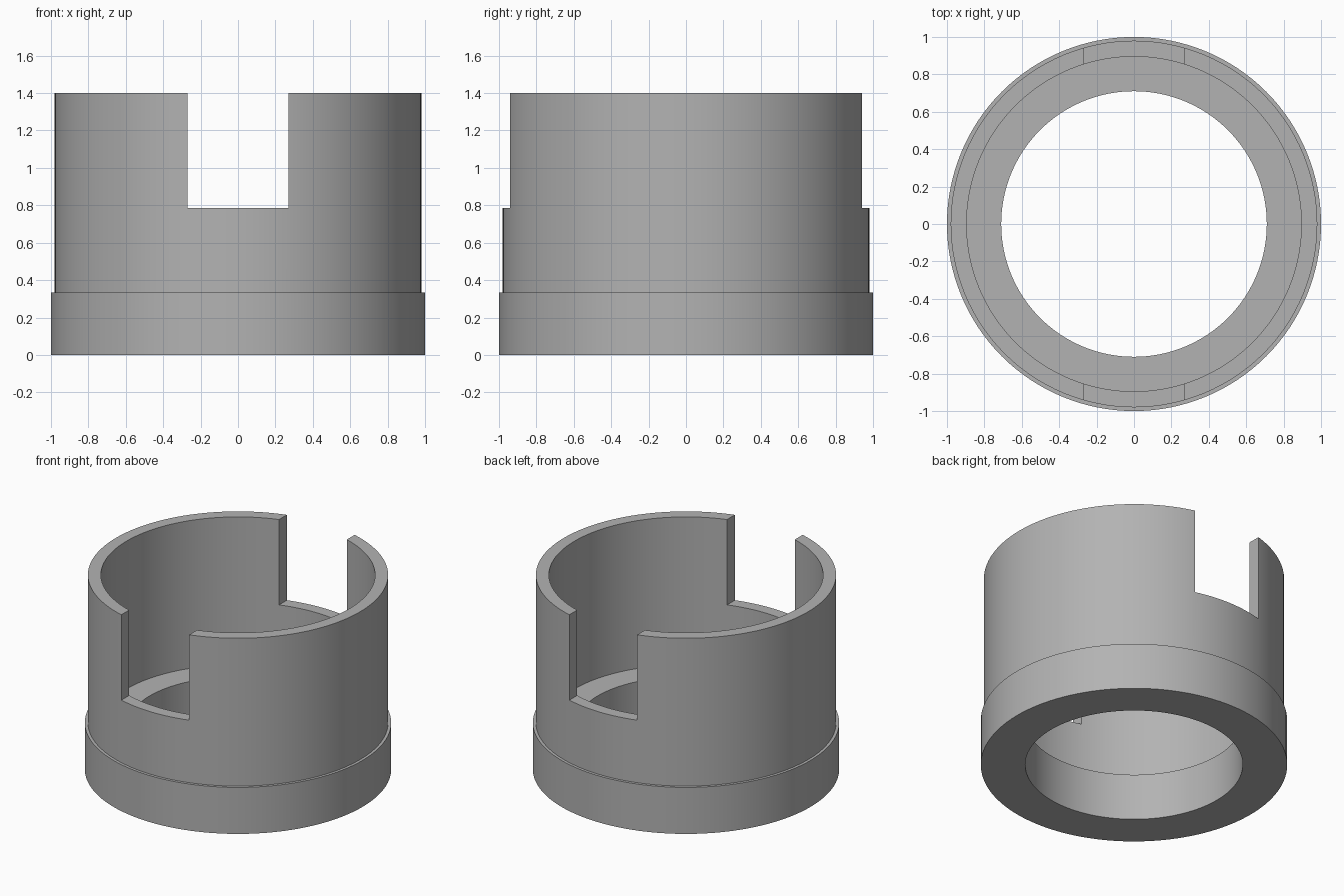
import bpy, bmesh, math

cube = bpy.data.objects.get("Cube")
if cube:
    bpy.data.objects.remove(cube, do_unlink=True)

SEGMENTS = 128
HEIGHT, STEP, NOTCH_FLOOR, NOTCH_WIDTH = 1.4, 0.335, 0.785, 0.54

grey = bpy.data.materials.new("plain grey")
grey.use_nodes = True
colour = (0.45, 0.45, 0.45, 1)
grey.diffuse_color = colour
grey.node_tree.nodes["Principled BSDF"].inputs["Base Color"].default_value = colour


def add_object(name, bm):
    mesh = bpy.data.meshes.new(name)
    bmesh.ops.recalc_face_normals(bm, faces=bm.faces)
    bm.to_mesh(mesh)
    bm.free()
    obj = bpy.data.objects.new(name, mesh)
    bpy.context.collection.objects.link(obj)
    return obj


def lathe(name, profile):
    """Turn a closed (radius, z) profile around the z axis."""
    bm = bmesh.new()
    rings = []
    for i in range(SEGMENTS):
        a = math.tau * i / SEGMENTS
        rings.append([bm.verts.new((r * math.cos(a), r * math.sin(a), z))
                      for r, z in profile])
    n = len(profile)
    for i, ring in enumerate(rings):
        nxt = rings[(i + 1) % SEGMENTS]
        for j in range(n):
            k = (j + 1) % n
            bm.faces.new((ring[j], nxt[j], nxt[k], ring[k]))
    return add_object(name, bm)


# Stepped sleeve: wide base collar outside, seating ledge inside
sleeve = lathe("slotted_sleeve", [
    (0.71, 0), (1, 0), (1, STEP), (0.98, STEP),
    (0.98, HEIGHT), (0.895, HEIGHT), (0.895, STEP), (0.71, STEP)])
sleeve.data.materials.append(grey)

# Straight slot through the front and back walls
bm = bmesh.new()
bmesh.ops.create_cube(bm, size=1)
bmesh.ops.scale(bm, vec=(NOTCH_WIDTH, 3, 1), verts=bm.verts)
bmesh.ops.translate(bm, vec=(0, 0, NOTCH_FLOOR + 0.5), verts=bm.verts)
cutter = add_object("slot_cutter", bm)
cutter.hide_render = True

slot = sleeve.modifiers.new("slot", 'BOOLEAN')
slot.operation = 'DIFFERENCE'
slot.solver = 'EXACT'
slot.object = cutter

bpy.ops.object.select_all(action='DESELECT')
sleeve.select_set(True)
bpy.context.view_layer.objects.active = sleeve
bpy.ops.object.modifier_apply(modifier=slot.name)
bpy.data.objects.remove(cutter, do_unlink=True)
bpy.ops.object.shade_smooth_by_angle(angle=math.radians(30))
